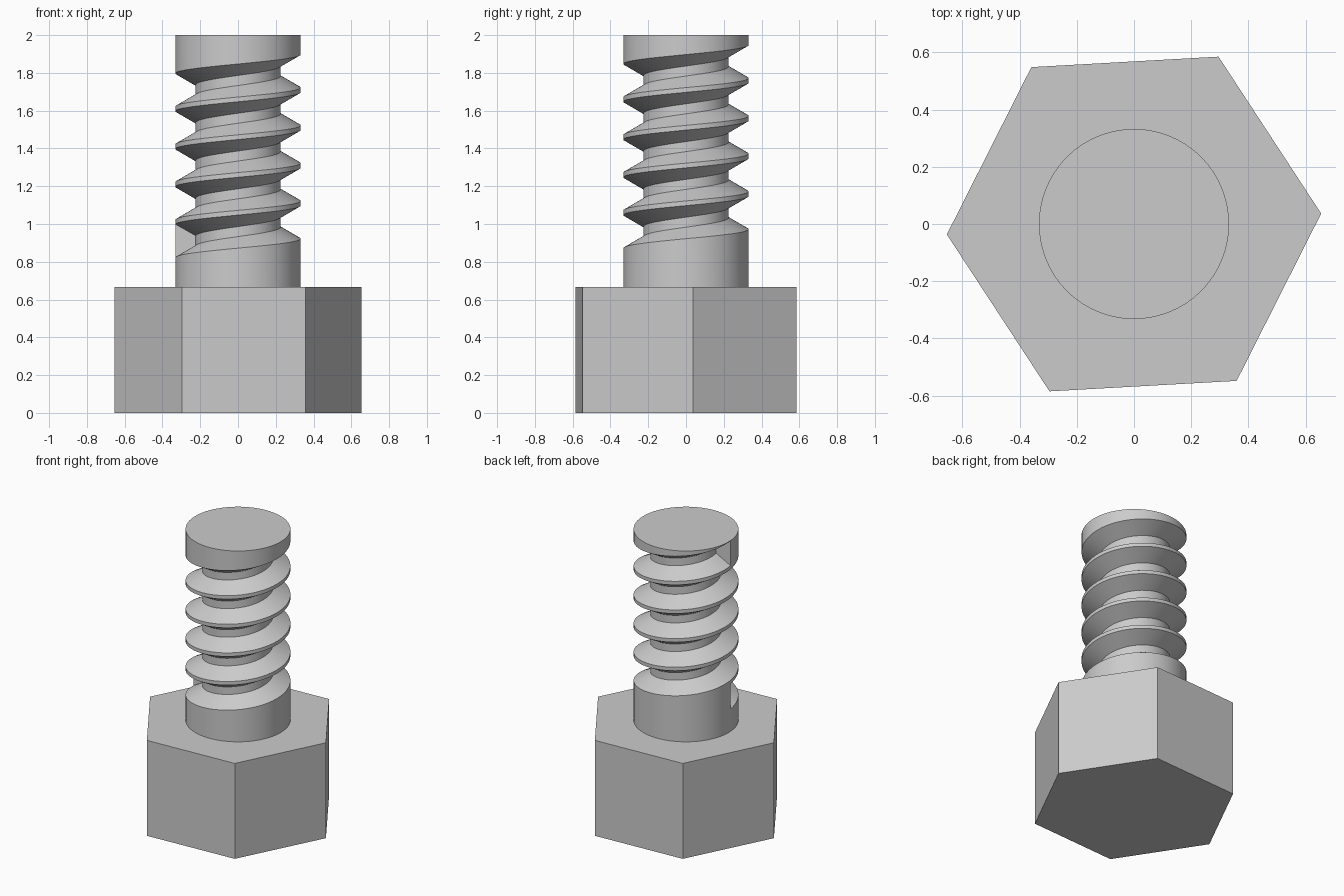
import bpy
import bmesh
import math

cube = bpy.data.objects.get("Cube")
if cube:
    bpy.data.objects.remove(cube, do_unlink=True)

# Overall dimensions
HEAD_TOP = 2 / 3
TOP = 2.0
HEAD_RADIUS = 0.655
SHAFT_RADIUS = 0.332
ROOT_RADIUS = 0.225
TURN = math.radians(3.2)

# Thread dimensions
SEGMENTS = 72
TURNS = 5
PITCH = 0.2
GROOVE_START = 0.824
GROOVE_HEIGHT = 0.175
FLANK = 0.061

steel = bpy.data.materials.new("steel_grey")
steel.use_nodes = True
grey = (0.6, 0.6, 0.6, 1)
steel.diffuse_color = grey
steel.node_tree.nodes["Principled BSDF"].inputs["Base Color"].default_value = grey


def finish(bm, name):
    bmesh.ops.recalc_face_normals(bm, faces=bm.faces[:])
    mesh = bpy.data.meshes.new(name)
    bm.to_mesh(mesh)
    bm.free()
    mesh.materials.append(steel)
    obj = bpy.data.objects.new(name, mesh)
    bpy.context.collection.objects.link(obj)
    return obj


def point(bm, radius, step, z):
    a = TURN + math.pi + step * math.tau / SEGMENTS
    return bm.verts.new((radius * math.cos(a), radius * math.sin(a), z))


def ring(bm, radius, count, z):
    return [bm.verts.new((radius * math.cos(TURN + i * math.tau / count),
                          radius * math.sin(TURN + i * math.tau / count), z))
            for i in range(count)]


# Hexagonal head
bm = bmesh.new()
low, high = ring(bm, HEAD_RADIUS, 6, 0), ring(bm, HEAD_RADIUS, 6, HEAD_TOP)
bm.faces.new(low)
bm.faces.new(high)
for i in range(6):
    j = (i + 1) % 6
    bm.faces.new((low[i], low[j], high[j], high[i]))
finish(bm, "hex_head")

# Shaft with a helical groove cut into it
bm = bmesh.new()
n, end = SEGMENTS, SEGMENTS * TURNS
profile = [(SHAFT_RADIUS, 0), (ROOT_RADIUS, FLANK),
           (ROOT_RADIUS, GROOVE_HEIGHT - FLANK), (SHAFT_RADIUS, GROOVE_HEIGHT)]
groove = [[point(bm, r, s, GROOVE_START + dz + PITCH * s / n) for r, dz in profile]
          for s in range(end + 1)]
lo = [column[0] for column in groove]
hi = [column[-1] for column in groove]
base = [point(bm, SHAFT_RADIUS, s, HEAD_TOP) for s in range(n)]
rim = [point(bm, SHAFT_RADIUS, s, TOP) for s in range(n)]

# Groove flanks and root, closed by a flat wall at each end
for a, b in zip(groove, groove[1:]):
    for k in range(len(profile) - 1):
        bm.faces.new((a[k], b[k], b[k + 1], a[k + 1]))
bm.faces.new(groove[0])
bm.faces.new(groove[-1])

# Thread crests between neighbouring turns
for s in range(end - n):
    bm.faces.new((hi[s], hi[s + 1], lo[s + 1 + n], lo[s + n]))

# Plain collars below and above the thread
first = end - n
for s in range(n):
    j = (s + 1) % n
    lower = [base[s], base[j], lo[s + 1], lo[s]]
    upper = [hi[first + s], hi[first + s + 1], rim[j], rim[s]]
    if s == n - 1:
        lower[2:2] = [lo[0], hi[0]]
    if s == 0:
        upper += [hi[end], lo[end]]
    bm.faces.new(lower)
    bm.faces.new(upper)
bm.faces.new(base)
bm.faces.new(rim)
shaft = finish(bm, "threaded_shaft")

# Smooth the round surfaces, keeping the thread edges sharp
bpy.ops.object.select_all(action="DESELECT")
shaft.select_set(True)
bpy.context.view_layer.objects.active = shaft
bpy.ops.object.shade_smooth_by_angle(angle=math.radians(30))
